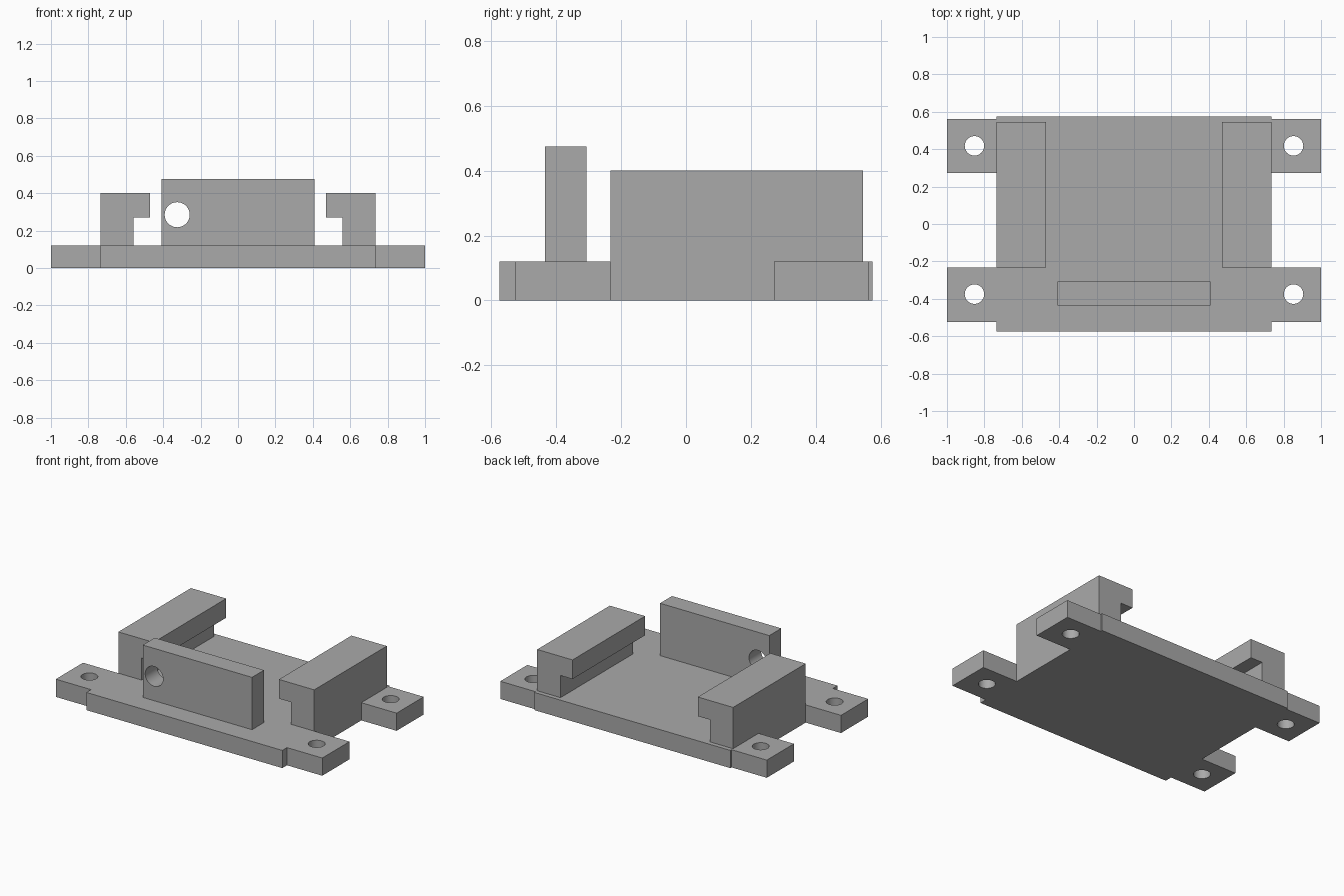
import bpy
import bmesh
from math import radians
from mathutils import Matrix, Vector

if "Cube" in bpy.data.objects:
    bpy.data.objects.remove(bpy.data.objects["Cube"], do_unlink=True)

grey = bpy.data.materials.new("plain grey")
grey.use_nodes = True
grey.diffuse_color = (0.4, 0.4, 0.4, 1)
grey.node_tree.nodes["Principled BSDF"].inputs["Base Color"].default_value = (0.4, 0.4, 0.4, 1)


def prism(name, points, direction):
    """Extrude a closed outline of 3D points along a direction."""
    bm = bmesh.new()
    face = bm.faces.new([bm.verts.new(p) for p in points])
    moved = bmesh.ops.extrude_face_region(bm, geom=[face])["geom"]
    verts = [v for v in moved if isinstance(v, bmesh.types.BMVert)]
    bmesh.ops.translate(bm, verts=verts, vec=Vector(direction))
    # the starting face stays as the cap of the solid
    bmesh.ops.recalc_face_normals(bm, faces=bm.faces)
    mesh = bpy.data.meshes.new(name)
    bm.to_mesh(mesh)
    bm.free()
    mesh.materials.append(grey)
    obj = bpy.data.objects.new(name, mesh)
    bpy.context.collection.objects.link(obj)
    return obj


def drill(obj, centre, radius, tilt=0):
    """Cut a round through-hole, then discard the cutter."""
    bpy.ops.mesh.primitive_cylinder_add(vertices=48, radius=radius, depth=0.5,
                                        location=centre, rotation=(tilt, 0, 0))
    cutter = bpy.context.object
    cutter.hide_render = True
    cutter.data.materials.append(grey)
    mod = obj.modifiers.new("hole", "BOOLEAN")
    mod.operation = "DIFFERENCE"
    mod.solver = "EXACT"
    mod.object = cutter
    bpy.ops.object.select_all(action="DESELECT")
    obj.select_set(True)
    bpy.context.view_layer.objects.active = obj
    bpy.ops.object.modifier_apply(modifier=mod.name)
    bpy.data.objects.remove(cutter, do_unlink=True)


THICK = 0.12
BODY, DEPTH = 0.735, 0.575

# Base plate with four mounting tabs, mirrored from its +x outline
half = [(BODY, -DEPTH), (BODY, -0.525), (1, -0.525), (1, -0.233), (BODY, -0.233),
        (BODY, 0.272), (1, 0.272), (1, 0.562), (BODY, 0.562), (BODY, DEPTH)]
outline = half + [(-x, y) for x, y in reversed(half)]
base = prism("base_plate", [(x, y, 0) for x, y in outline], (0, 0, THICK))
for side in (-1, 1):
    for y in (-0.375, 0.418):
        drill(base, (side * 0.853, y, 0.06), 0.052)

# Overhanging side rails
rail = [(BODY, THICK), (BODY, 0.4), (0.47, 0.4), (0.47, 0.27), (0.56, 0.27), (0.56, THICK)]
for name, side in (("left_rail", 1), ("right_rail", -1)):
    prism(name, [(side * x, -0.233, z) for x, z in rail], (0, 0.778, 0))

# Front stop wall with a cable hole
wall = prism("front_wall", [(-0.41, -0.435, THICK), (0.41, -0.435, THICK),
                            (0.41, -0.435, 0.475), (-0.41, -0.435, 0.475)], (0, 0.128, 0))
drill(wall, (-0.325, -0.37, 0.285), 0.067, radians(90))

# Smooth hole walls, keep hard edges
bpy.ops.object.select_all(action="DESELECT")
for obj in (base, wall):
    obj.select_set(True)
bpy.context.view_layer.objects.active = base
bpy.ops.object.shade_smooth_by_angle(angle=radians(30))
